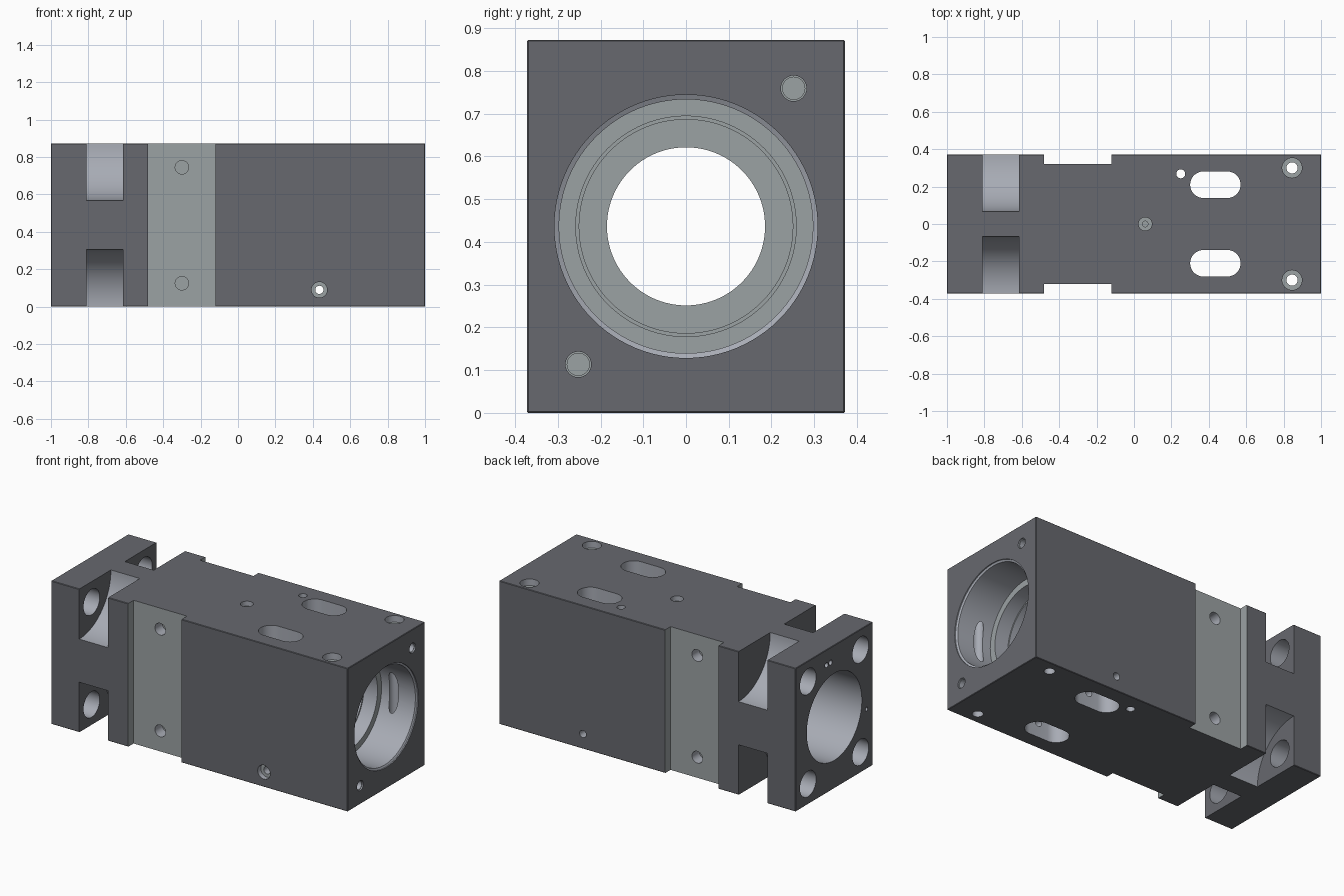
import bpy, bmesh, math
from mathutils import Matrix, Vector

if "Cube" in bpy.data.objects:
    bpy.data.objects.remove(bpy.data.objects["Cube"])

W, H = 0.372, 0.873        # half depth in y, full height
MID = H / 2
cutters = []


def material(name, rgb):
    m = bpy.data.materials.new(name)
    m.diffuse_color = (*rgb, 1)
    m.use_nodes = True
    m.node_tree.nodes["Principled BSDF"].inputs["Base Color"].default_value = m.diffuse_color
    return m


DARK = material("dark_coating", (0.135, 0.14, 0.158))
FLAT = material("machined_flat", (0.33, 0.36, 0.37))
ROUND = material("machined_round", (0.39, 0.41, 0.46))
MATS = (DARK, FLAT, ROUND)  # face material indices 0, 1, 2


def add(name, bm):
    bmesh.ops.recalc_face_normals(bm, faces=bm.faces)
    me = bpy.data.meshes.new(name)
    bm.to_mesh(me)
    bm.free()
    for m in MATS:
        me.materials.append(m)
    ob = bpy.data.objects.new(name, me)
    bpy.context.collection.objects.link(ob)
    return ob


def block(name, lo, hi, mat=0):
    lo, hi = Vector(lo), Vector(hi)
    bm = bmesh.new()
    bmesh.ops.create_cube(bm, size=1, matrix=Matrix.Translation((lo + hi) / 2)
                          @ Matrix.Diagonal((*(hi - lo), 1)))
    for f in bm.faces:
        f.material_index = mat
    return add(name, bm)


def lathe(name, start, axis, profile, n=32, cap=1):
    """Solid of revolution: profile of (distance, radius) from start along axis."""
    q = Vector(axis).to_track_quat('Z', 'Y')
    bm = bmesh.new()
    rings = []
    for d, r in profile:
        rings.append([bm.verts.new(Vector(start) + q @ Vector(
            (r * math.cos(2 * math.pi * i / n), r * math.sin(2 * math.pi * i / n), d)))
            for i in range(n)])
    for k, (a, b) in enumerate(zip(rings, rings[1:])):
        step = profile[k][0] == profile[k + 1][0]
        for i in range(n):
            j = (i + 1) % n
            bm.faces.new((a[i], a[j], b[j], b[i])).material_index = 1 if step else 2
    for ring in (rings[0], rings[-1]):
        bm.faces.new(ring).material_index = cap
    cutters.append(add(name, bm))


def hole(name, start, axis, r, depth, cb=0, cb_depth=0):
    """Straight hole with an optional counterbore at its mouth."""
    prof = [(-0.02, r), (depth, r)]
    if cb:
        prof = [(-0.02, cb), (cb_depth, cb), (cb_depth, r), (depth, r)]
    lathe(name, start, axis, prof)


def slot(name, x0, x1, y, r):
    """Vertical rounded slot running through the whole block."""
    bm = bmesh.new()
    pts = []
    for cx, a0 in ((x1 - r, -90), (x0 + r, 90)):
        for i in range(17):
            a = math.radians(a0 + i * 180 / 16)
            pts.append(bm.verts.new((cx + r * math.cos(a), y + r * math.sin(a), -0.02)))
    f = bm.faces.new(pts)
    ext = bmesh.ops.extrude_face_region(bm, geom=[f])
    bmesh.ops.translate(bm, vec=(0, 0, H + 0.04),
                        verts=[v for v in ext['geom'] if isinstance(v, bmesh.types.BMVert)])
    for f in bm.faces:
        f.material_index = 2
    cutters.append(add(name, bm))


# main block with a fine edge break
body = block("housing_block", (-1, -W, 0), (1, W, H))
bev = body.modifiers.new("edge_break", 'BEVEL')
bev.width, bev.segments = 0.003, 1

# stepped main bore along x, measured from the right end
lathe("main_bore", (1, 0, MID), (-1, 0, 0),
      [(-0.02, 0.308), (0.006, 0.308), (0.012, 0.297), (0.24, 0.297), (0.24, 0.258),
       (0.33, 0.258), (0.33, 0.25), (0.80, 0.25), (0.80, 0.185), (1.5, 0.185),
       (1.5, 0.265), (2.02, 0.265)], 96)

for s in (-1, 1):
    # side clamp recess and its two blind holes
    cutters.append(block("side_recess", (-0.48, min(s * 0.32, s * 0.5), -0.1),
                         (-0.12, max(s * 0.32, s * 0.5), H + 0.1), 1))
    for z in (0.125, 0.745):
        hole("recess_hole", (-0.3, s * 0.32, z), (0, -s, 0), 0.036, 0.07)
    # four rounded corner pockets and flange bolt holes
    for t in (-1, 1):
        lathe("corner_pocket", (-0.81, s * W, MID + t * MID), (1, 0, 0),
              [(0, 0.305), (0.195, 0.305)], 96, cap=0)
        hole("flange_hole", (-1, s * 0.253, MID + t * 0.312), (1, 0, 0), 0.078, 0.25)
    # vertical features: slots and counterbored screw holes
    slot("window_slot", 0.3, 0.57, s * 0.21, 0.071)
    hole("top_screw_hole", (0.845, s * 0.3, H), (0, 0, -1), 0.03, H + 0.02, 0.053, 0.04)
    # blind pin holes in the right end
    hole("end_pin_hole", (1, s * 0.252, MID + s * 0.323), (-1, 0, 0), 0.026, 0.12, 0.03, 0.008)

# remaining small holes
hole("cross_hole", (0.435, -W, 0.09), (0, 1, 0), 0.022, 2 * W + 0.02, 0.042, 0.03)
hole("top_side_hole", (0.25, 0.268, H), (0, 0, -1), 0.024, H + 0.02)
hole("top_center_hole", (0.06, 0, H), (0, 0, -1), 0.015, 0.14, 0.036, 0.03)
for y, z, r in ((0.075, 0.78, 0.015), (0.035, 0.78, 0.015), (-0.31, 0.365, 0.012)):
    hole("flange_pin_hole", (-1, y, z), (1, 0, 0), r, 0.06)

# cut everything and bake the result
for c in cutters:
    m = body.modifiers.new(c.name, 'BOOLEAN')
    m.operation, m.solver, m.object = 'DIFFERENCE', 'EXACT', c
    c.hide_render = True
dg = bpy.context.evaluated_depsgraph_get()
baked = bpy.data.meshes.new_from_object(body.evaluated_get(dg))
body.modifiers.clear()
body.data = baked
for c in cutters:
    bpy.data.objects.remove(c)

bpy.context.view_layer.objects.active = body
body.select_set(True)
bpy.ops.object.shade_smooth_by_angle(angle=math.radians(30))
